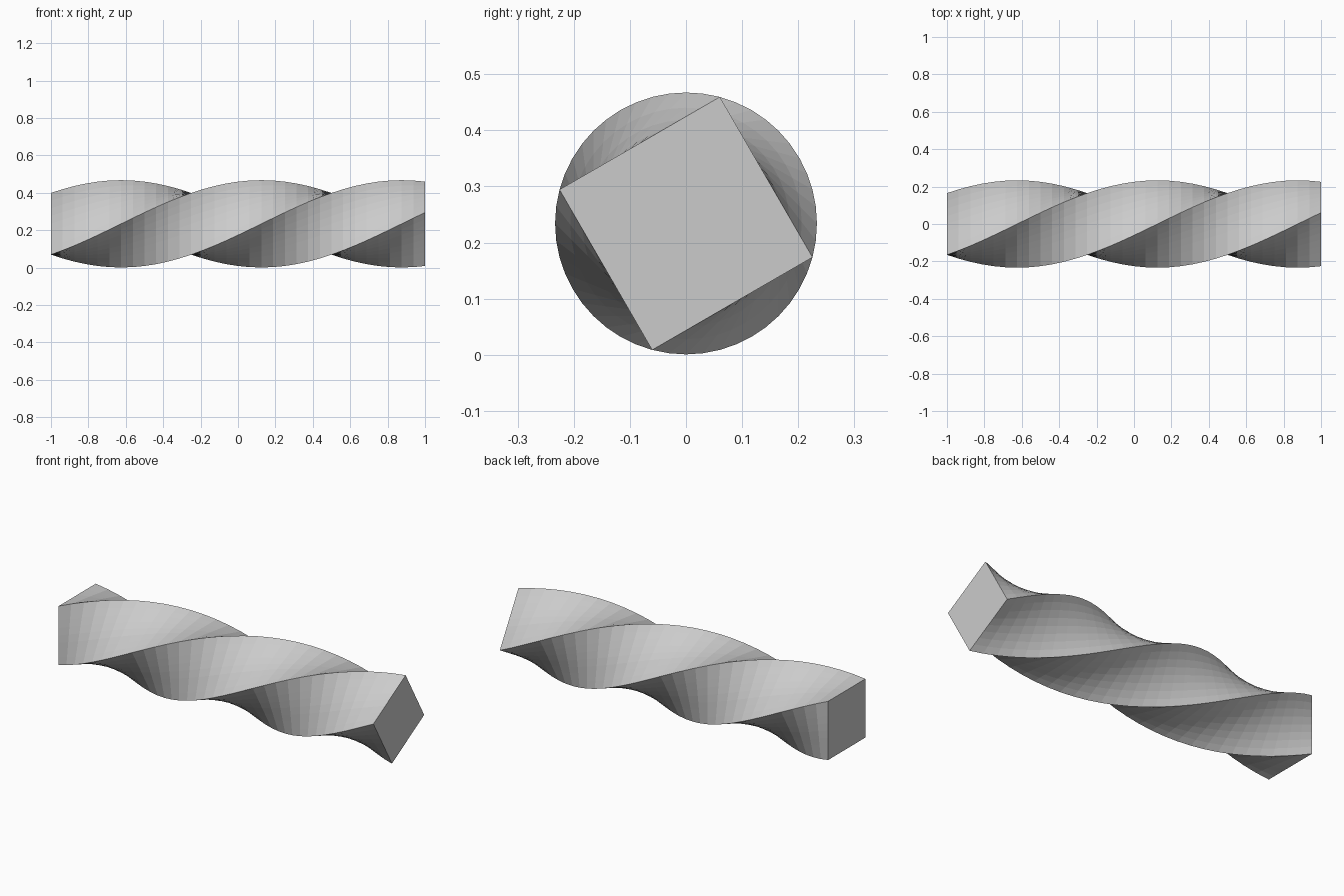
import bpy, bmesh
from math import radians, cos, sin

if "Cube" in bpy.data.objects:
    bpy.data.objects.remove(bpy.data.objects["Cube"])

HALF = 0.165          # half the side of the square section
CENTRE_Z = 0.234
STEPS = 32            # rings along the length
ACROSS = 8            # divisions per side of the square
TWIST = radians(-240)

# Square section outline in (y, z)
corners = [(-HALF, -HALF), (HALF, -HALF), (HALF, HALF), (-HALF, HALF)]
section = []
for i, (y0, z0) in enumerate(corners):
    y1, z1 = corners[(i + 1) % 4]
    for k in range(ACROSS):
        t = k / ACROSS
        section.append((y0 + (y1 - y0) * t, z0 + (z1 - z0) * t))

# Sweep the section along x while turning it
bm = bmesh.new()
rings = []
for s in range(STEPS + 1):
    f = s / STEPS
    c, n = cos(TWIST * f), sin(TWIST * f)
    rings.append([bm.verts.new((-1 + 2 * f, y * c - z * n, CENTRE_Z + y * n + z * c))
                  for y, z in section])
count = len(section)
for a, b in zip(rings, rings[1:]):
    for i in range(count):
        j = (i + 1) % count
        bm.faces.new((a[i], a[j], b[j], b[i]))

# Flat end caps
bm.faces.new(rings[0])
bm.faces.new(rings[-1])
bmesh.ops.recalc_face_normals(bm, faces=bm.faces)

mesh = bpy.data.meshes.new("twisted_bar")
bm.to_mesh(mesh)
bm.free()
bar = bpy.data.objects.new("twisted_bar", mesh)
bpy.context.collection.objects.link(bar)
